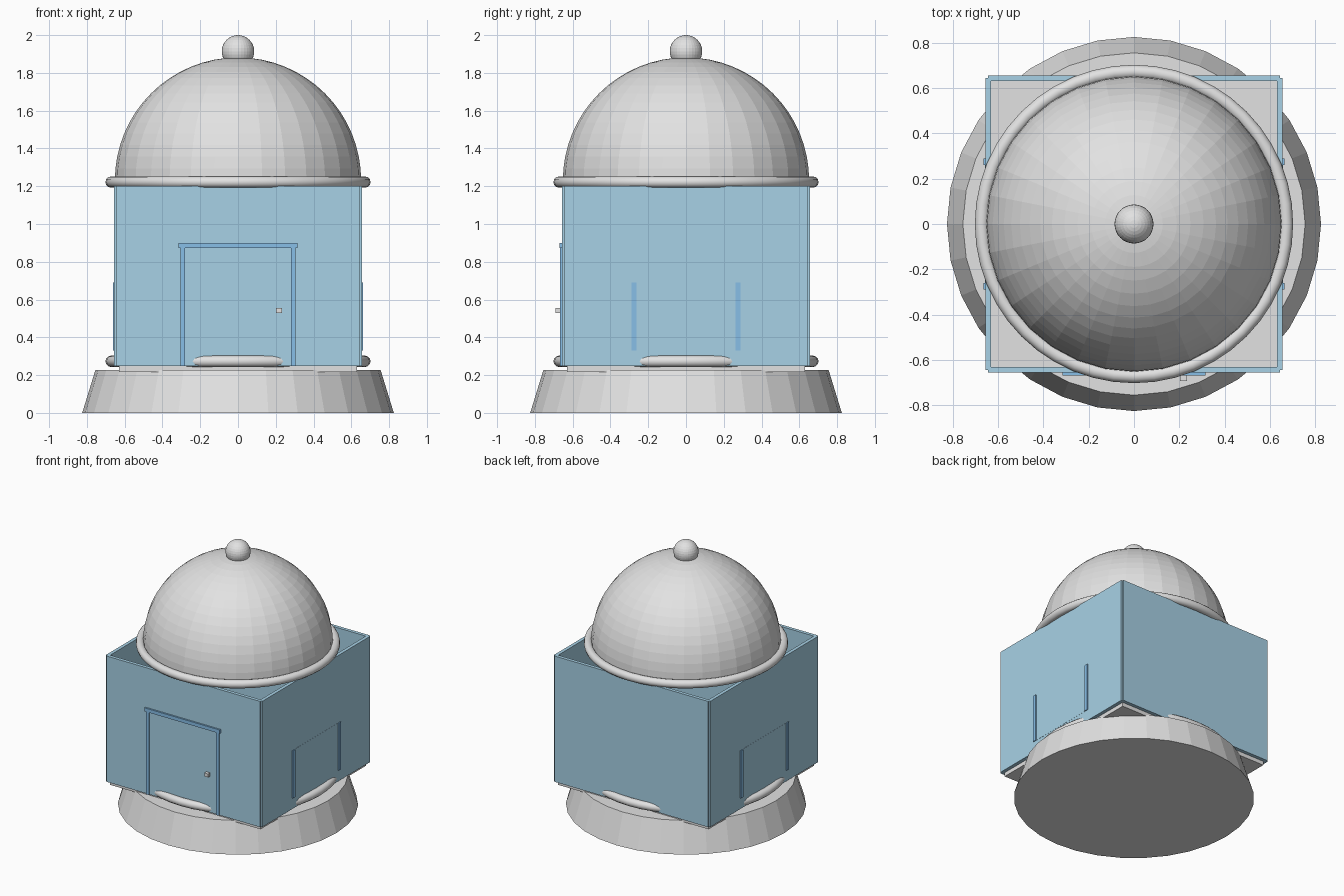
import bpy
import math

cube = bpy.data.objects.get("Cube")
if cube:
    bpy.data.objects.remove(cube, do_unlink=True)


def material(name, rgb):
    m = bpy.data.materials.new(name)
    m.use_nodes = True
    m.diffuse_color = (*rgb, 1)
    m.node_tree.nodes["Principled BSDF"].inputs["Base Color"].default_value = (*rgb, 1)
    return m


STONE = material("pale_stone", (0.76, 0.76, 0.76))
WALL = material("light_blue", (0.39, 0.64, 0.79))
TRIM = material("trim_blue", (0.25, 0.53, 0.82))


def finish(name, mat):
    obj = bpy.context.object
    obj.name = name
    obj.data.materials.append(mat)
    return obj


def box(name, mat, low, high):
    centre = [(a + b) / 2 for a, b in zip(low, high)]
    bpy.ops.mesh.primitive_cube_add(size=1, location=centre)
    obj = finish(name, mat)
    obj.scale = [b - a for a, b in zip(low, high)]
    return obj


def ring(name, z):
    bpy.ops.mesh.primitive_torus_add(major_radius=0.672, minor_radius=0.03,
                                     major_segments=48, minor_segments=12,
                                     location=(0, 0, z))
    finish(name, STONE)
    bpy.ops.object.shade_smooth_by_angle(angle=math.radians(35))


# Tapered round plinth and square floor
bpy.ops.mesh.primitive_cone_add(vertices=32, radius1=0.825, radius2=0.755,
                                depth=0.227, location=(0, 0, 0.1135))
finish("plinth", STONE)
box("floor", STONE, (-0.63, -0.63, 0.217), (0.63, 0.63, 0.247))

# Four thin walls, open at the top, meeting in small notches at the corners
LENGTH, INNER, OUTER = 0.645, 0.63, 0.656
BOTTOM, TOP = 0.247, 1.2
for side, s in (("right", -1), ("left", 1)):
    a, b = sorted((s * INNER, s * OUTER))
    box(side + "_wall", WALL, (a, -LENGTH, BOTTOM), (b, LENGTH, TOP))
for side, s in (("front", -1), ("back", 1)):
    a, b = sorted((s * INNER, s * OUTER))
    box(side + "_wall", WALL, (-LENGTH, a, BOTTOM), (LENGTH, b, TOP))

# Side windows: flush pane between two upright trims
for side, s in (("right", -1), ("left", 1)):
    a, b = sorted((s * 0.64, s * 0.657))
    box(side + "_window_pane", WALL, (a, -0.26, 0.33), (b, 0.26, 0.69))
    a, b = sorted((s * 0.64, s * 0.663))
    for end, y in (("front", -0.275), ("back", 0.275)):
        box(f"{side}_window_{end}_trim", TRIM, (a, y - 0.014, 0.33), (b, y + 0.014, 0.69))

# Front door with frame and knob
box("door", WALL, (-0.28, -0.658, 0.25), (0.28, -0.64, 0.87))
for side, x in (("right", -0.293), ("left", 0.293)):
    box(side + "_door_post", TRIM, (x - 0.012, -0.666, BOTTOM), (x + 0.012, -0.64, 0.875))
box("door_lintel", TRIM, (-0.315, -0.669, 0.873), (0.315, -0.64, 0.9))
box("door_knob", STONE, (0.202, -0.692, 0.528), (0.234, -0.667, 0.554))
box("knob_stem", STONE, (0.212, -0.67, 0.535), (0.224, -0.65, 0.547))

# Round mouldings at the foot and the eaves
ring("lower_ring", 0.273)
ring("upper_ring", 1.222)

# Faceted dome, the upper half of a sphere
bpy.ops.mesh.primitive_uv_sphere_add(segments=32, ring_count=32, radius=0.652,
                                     location=(0, 0, 1.23))
dome = finish("dome", STONE)
import bmesh
bm = bmesh.new()
bm.from_mesh(dome.data)
bmesh.ops.delete(bm, geom=[v for v in bm.verts if v.co.z < -0.01], context="VERTS")
bm.to_mesh(dome.data)
bm.free()

# Ball finial
bpy.ops.mesh.primitive_uv_sphere_add(segments=32, ring_count=16, radius=0.086,
                                     location=(0, 0, 1.914))
finish("finial", STONE)
